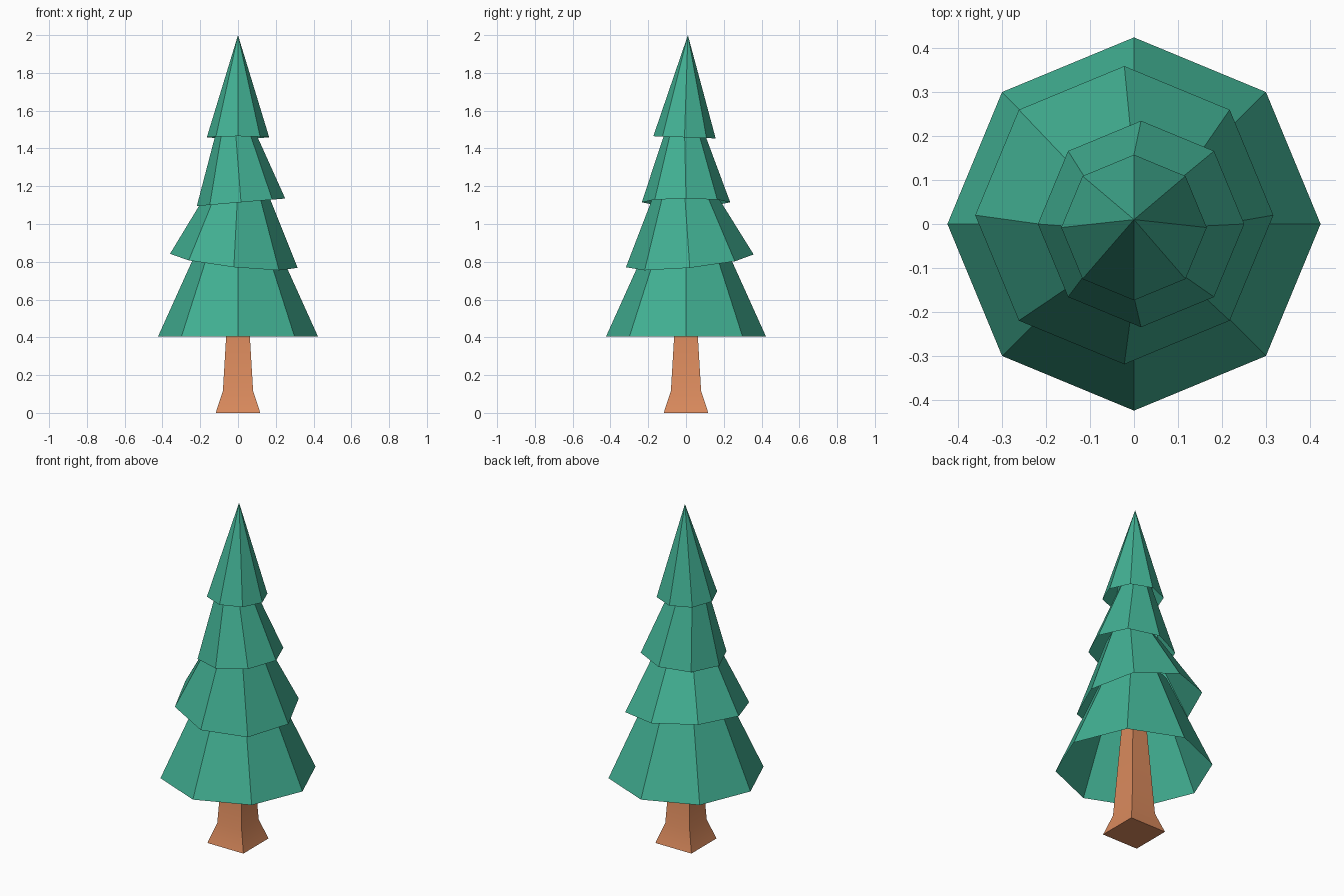
import bpy, bmesh, math

cube = bpy.data.objects.get("Cube")
if cube:
    bpy.data.objects.remove(cube, do_unlink=True)


def material(name, rgb):
    mat = bpy.data.materials.new(name)
    mat.use_nodes = True
    mat.diffuse_color = (*rgb, 1)
    mat.node_tree.nodes["Principled BSDF"].inputs["Base Color"].default_value = (*rgb, 1)
    return mat


def ring(bm, sides, center, radius, tilt=(0, 0), turn=0):
    """Regular polygon of vertices, its plane sloped by tilt in x and y."""
    verts = []
    for i in range(sides):
        a = turn + math.tau * i / sides
        dx, dy = radius * math.cos(a), radius * math.sin(a)
        verts.append(bm.verts.new((center[0] + dx, center[1] + dy,
                                   center[2] + tilt[0] * dx + tilt[1] * dy)))
    return verts


def bridge(bm, low, high):
    n = len(low)
    for i in range(n):
        j = (i + 1) % n
        bm.faces.new((low[i], low[j], high[j], high[i]))


def finish(bm, name, mat):
    mesh = bpy.data.meshes.new(name)
    bm.to_mesh(mesh)
    bm.free()
    obj = bpy.data.objects.new(name, mesh)
    bpy.context.collection.objects.link(obj)
    mesh.materials.append(mat)
    bpy.ops.object.select_all(action="DESELECT")
    obj.select_set(True)
    bpy.context.view_layer.objects.active = obj
    bpy.ops.object.shade_smooth_by_angle(angle=math.radians(30))


needles = material("needle green", (0.054, 0.434, 0.291))
bark = material("bark orange brown", (0.70, 0.254, 0.109))

# Trunk: square section with a flared foot
bm = bmesh.new()
rings = [ring(bm, 4, (0, 0, z), half * math.sqrt(2), turn=math.pi / 4)
         for z, half in ((0, 0.118), (0.115, 0.08), (0.4, 0.063), (0.7, 0.045))]
for low, high in zip(rings, rings[1:]):
    bridge(bm, low, high)
bm.faces.new(rings[0][::-1])
bm.faces.new(rings[-1])
finish(bm, "trunk", bark)

# Lower tiers: open eight-sided skirts, hems shifted and tilted
tiers = (
    ("bottom_tier", (0, 0, 0.405), 0.423, (0, 0), (0, 0, 0.95), 0.177),
    ("lower_middle_tier", (-0.022, 0.02, 0.805), 0.338, (-0.11, 0.1), (0, -0.01, 1.2), 0.143),
    ("upper_middle_tier", (0.016, 0, 1.115), 0.234, (0.085, 0), (-0.018, -0.009, 1.55), 0.081),
)
for name, hem, hem_radius, tilt, top, top_radius in tiers:
    bm = bmesh.new()
    low = ring(bm, 8, hem, hem_radius, tilt)
    high = ring(bm, 8, top, top_radius)
    bridge(bm, low, high)
    finish(bm, name, needles)

# Top tier: open cone rising to the tip
bm = bmesh.new()
low = ring(bm, 8, (0, -0.008, 1.459), 0.165, (0, -0.035))
tip = bm.verts.new((0, 0.01, 2))
for i in range(8):
    bm.faces.new((low[i], low[(i + 1) % 8], tip))
finish(bm, "top_tier", needles)
